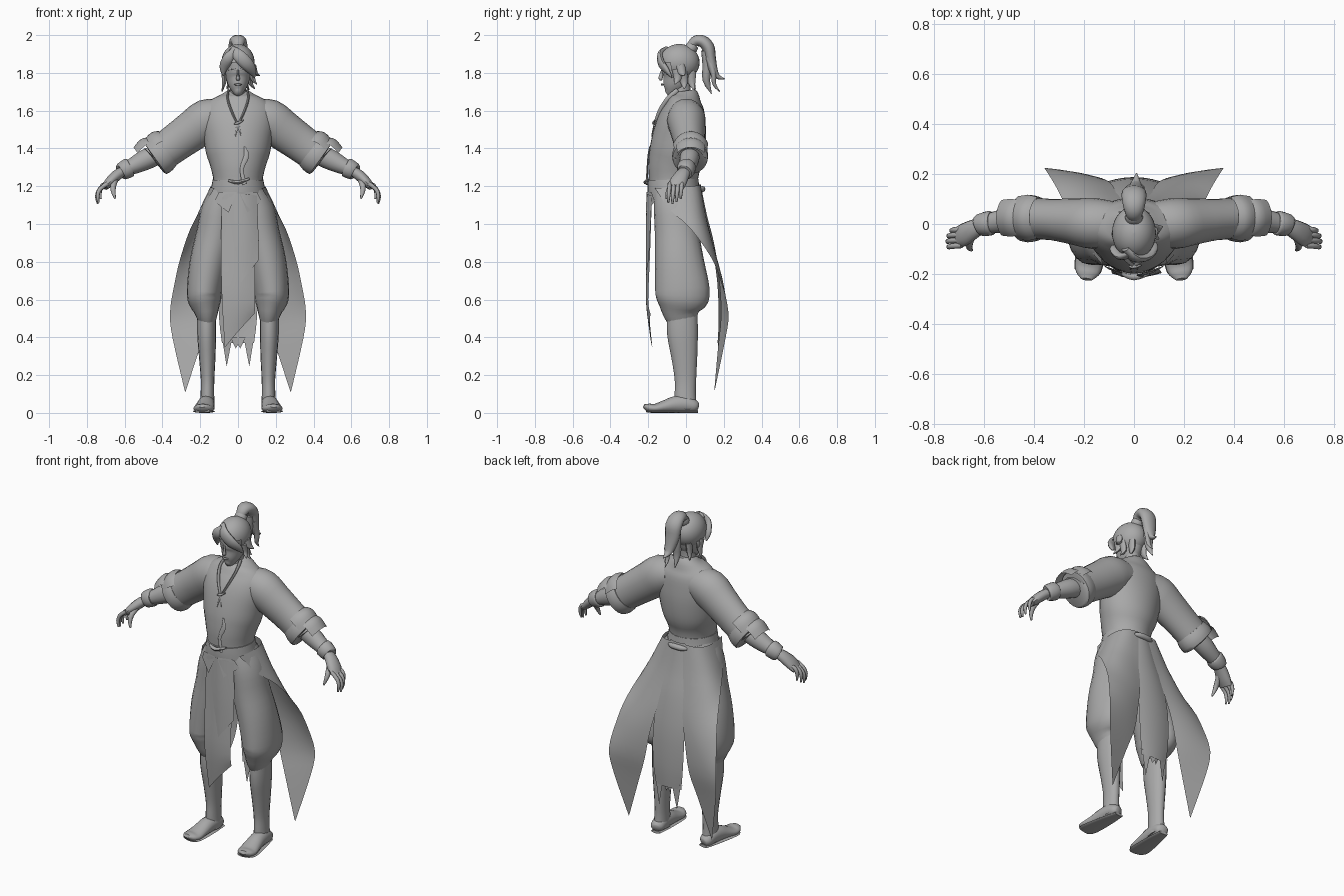
import bpy, math
from mathutils import Vector

grey = bpy.data.materials.new("grey")
grey.diffuse_color = (0.4, 0.4, 0.4, 1)


def make(name, verts, faces, mirror=False, angle=50):
    me = bpy.data.meshes.new(name)
    me.from_pydata([tuple(v) for v in verts], [], faces)
    me.materials.append(grey)
    ob = bpy.data.objects.new(name, me)
    bpy.context.collection.objects.link(ob)
    if mirror:
        m = ob.modifiers.new("mirror", 'MIRROR')
        m.use_mirror_merge = False
    bpy.ops.object.select_all(action='DESELECT')
    ob.select_set(True)
    bpy.context.view_layer.objects.active = ob
    bpy.ops.object.shade_smooth_by_angle(angle=math.radians(angle))
    return ob


def spline(pts, k):
    """Smooth curve through tuples of any length."""
    out = []
    for i in range(len(pts) - 1):
        p = [pts[max(i - 1, 0)], pts[i], pts[i + 1], pts[min(i + 2, len(pts) - 1)]]
        for j in range(k):
            t = j / k
            out.append(tuple(0.5 * (2 * b + (c - a) * t + (2 * a - 5 * b + 4 * c - d) * t * t
                             + (3 * b - a - 3 * c + d) * t ** 3) for a, b, c, d in zip(*p)))
    return out + [tuple(pts[-1])]


def tube(name, pts, up=(0, 1, 0), n=16, k=3, mirror=False, arc=None):
    """Tube through (x, y, z, side radius, depth radius); arc leaves an open shell."""
    pts = spline(pts, k)
    c = [Vector(p[:3]) for p in pts]
    a0, a1 = arc or (0, 2 * math.pi)
    cols = n + 1 if arc else n
    verts, faces = [], []
    for i, p in enumerate(pts):
        t = (c[min(i + 1, len(c) - 1)] - c[max(i - 1, 0)]).normalized()
        s = Vector(up).cross(t).normalized()
        d = t.cross(s)
        for j in range(cols):
            a = a0 + (a1 - a0) * j / n
            verts.append(c[i] + s * (max(p[3], .001) * math.cos(a)) + d * (max(p[4], .001) * math.sin(a)))
    for i in range(len(pts) - 1):
        for j in range(n):
            q = (j + 1) % cols
            faces.append((i * cols + j, i * cols + q, (i + 1) * cols + q, (i + 1) * cols + j))
    if not arc:
        faces += [tuple(range(n))[::-1], tuple((len(pts) - 1) * n + j for j in range(n))]
    return make(name, verts, faces, mirror)


def column(name, rings, **kw):
    """Upright body from (z, x centre, x radius, y front, y back)."""
    return tube(name, [(x, (f + b) / 2, z, r, (b - f) / 2) for z, x, r, f, b in rings], **kw)


def cloth(name, rows, n=8, k=3, mirror=False):
    """Thin sheet; each row is left, middle, right point."""
    rows = spline([sum(r, ()) for r in rows], k)
    verts, faces = [], []
    for r in rows:
        a, m, b = Vector(r[:3]), Vector(r[3:6]), Vector(r[6:])
        for j in range(n + 1):
            u = j / n
            verts.append(a * (1 - u) * (1 - 2 * u) + m * 4 * u * (1 - u) + b * u * (2 * u - 1))
    for i in range(len(rows) - 1):
        for j in range(n):
            q = i * (n + 1) + j
            faces.append((q, q + 1, q + n + 2, q + n + 1))
    return make(name, verts, faces, mirror)


# robe body, neck and belt
column("robe_body", [(1.14, 0, .15, -.195, .068), (1.22, 0, .13, -.195, .062), (1.30, 0, .145, -.2, .075),
                     (1.37, 0, .168, -.195, .098), (1.45, 0, .182, -.18, .107), (1.53, 0, .195, -.157, .107),
                     (1.60, 0, .19, -.125, .1), (1.645, 0, .16, -.1, .085), (1.68, 0, .1, -.075, .07),
                     (1.705, 0, .055, -.06, .05)], n=32)
column("neck", [(1.64, 0, .055, -.08, .045), (1.7, 0, .043, -.07, .025), (1.78, 0, .045, -.07, .03)], n=16)
column("belt", [(1.145, 0, .155, -.2, .075), (1.19, 0, .143, -.204, .07), (1.235, 0, .134, -.203, .066)], n=32)
tube("back_knot", [(-.06, .075, 1.185, .008, .008), (-.03, .085, 1.185, .016, .016), (.03, .085, 1.185, .016, .016),
                   (.06, .075, 1.185, .008, .008)], n=8)
# collar and ties
tube("collar", [(.05, -.045, 1.71, .006, .012), (.055, -.095, 1.665, .006, .012), (.035, -.137, 1.6, .006, .012),
                (.003, -.163, 1.53, .005, .01)], n=8, mirror=True)
tube("chest_tie", [(-.02, -.17, 1.53, .004, .004), (0, -.172, 1.535, .008, .008), (.03, -.165, 1.55, .003, .003)], up=(0, 0, 1), n=8)
for i, (x, z) in enumerate([(-.015, 1.46), (.015, 1.47)]):
    tube(f"tie_end_{i}", [(0, -.168, 1.53, .007, .004), (x, -.182, z, .002, .002)], n=6)
tube("front_sash", [(.035, -.192, 1.41, .003, .003), (.045, -.2, 1.36, .014, .004), (.02, -.205, 1.29, .01, .004),
                    (.035, -.208, 1.21, .012, .006)], n=8)
tube("belt_knot", [(-.05, -.2, 1.23, .006, .006), (0, -.212, 1.22, .014, .01), (.06, -.2, 1.24, .006, .006)], up=(0, 0, 1), n=8)

# sleeves with turned cuffs
tube("sleeve", [(.08, 0, 1.57, .09, .09), (.16, .002, 1.55, .113, .102), (.24, .01, 1.495, .107, .093),
                (.33, .018, 1.43, .1, .083), (.43, .022, 1.357, .095, .082)], n=24, mirror=True)
tube("sleeve_cuff", [(.385, .022, 1.392, .098, .085), (.41, .022, 1.372, .107, .094), (.44, .022, 1.35, .105, .093),
                     (.443, .022, 1.348, .08, .07)], n=24, k=2, mirror=True)
for i, (x, z, r) in enumerate([(.365, 1.408, .108), (.415, 1.37, .113)]):
    tube(f"elbow_plate_{i}", [(x, .025, z, r - .008, .09), (x + .03, .025, z - .02, r + .008, .1),
                              (x + .075, .025, z - .052, r - .005, .095)], n=12, mirror=True,
         arc=(math.pi - 1.15 + i * .3, math.pi + 1.15 - i * .3))

# forearms, wrist bands, hands
tube("forearm", [(.40, .022, 1.38, .05, .05), (.48, .018, 1.345, .055, .052), (.55, .008, 1.31, .045, .045),
                 (.62, -.005, 1.278, .03, .034)], mirror=True)
tube("wrist_band", [(.57, .004, 1.302, .046, .045), (.578, .003, 1.298, .052, .05), (.615, -.003, 1.278, .047, .045),
                    (.622, -.005, 1.274, .04, .038)], k=2, mirror=True)
tube("palm", [(.61, -.005, 1.28, .026, .032), (.645, -.022, 1.255, .029, .04), (.68, -.042, 1.222, .026, .046),
              (.705, -.052, 1.195, .018, .042)], n=12, mirror=True)
for i in range(4):
    y, dx, dz = -.086 + i * .022, (.008, .012, .008, -.004)[i], (0, -.006, .004, .02)[i]
    tube(f"finger_{i}", [(.69, y, 1.215, .012, .011), (.722 + dx, y - .003, 1.185 + dz, .011, .011),
                         (.735 + dx, y - .006, 1.15 + dz, .01, .01), (.73 + dx, y - .008, 1.113 + dz, .005, .005)],
         n=8, k=2, mirror=True)
tube("thumb", [(.645, -.035, 1.245, .016, .016), (.66, -.075, 1.205, .016, .015), (.66, -.095, 1.17, .012, .012),
               (.65, -.105, 1.135, .005, .005)], n=8, mirror=True)

# baggy trousers, shins, shoes
column("trouser_leg", [(1.18, .07, .07, -.17, .05), (1.08, .1, .093, -.17, .062), (.95, .12, .1, -.165, .07),
                       (.8, .155, .1, -.165, .095), (.65, .178, .093, -.163, .125), (.59, .175, .087, -.158, .112),
                       (.54, .168, .066, -.13, .075), (.49, .163, .048, -.1, .058)][::-1], n=20, mirror=True)
column("shin", [(.02, .163, .04, -.06, .058), (.1, .162, .036, -.06, .052), (.18, .161, .036, -.06, .054),
                (.3, .163, .044, -.078, .06), (.42, .166, .05, -.1, .063), (.54, .166, .05, -.1, .06)], mirror=True)
tube("shoe", [(.16, .062, .03, .022, .022), (.163, .045, .035, .038, .034), (.166, 0, .046, .043, .046),
              (.17, -.06, .044, .046, .044), (.175, -.11, .034, .05, .034), (.182, -.165, .024, .055, .024),
              (.187, -.2, .028, .045, .022), (.19, -.222, .038, .022, .01)], up=(0, 0, 1), mirror=True)
tube("shoe_sole", [(.16, .062, .008, .03, .008), (.168, -.03, .008, .046, .008), (.182, -.165, .008, .058, .008),
                   (.188, -.205, .01, .04, .008)], up=(0, 0, 1), mirror=True)

# coat tails sweeping from the hips to a low point
cloth("coat_tail", [((.03, .075, 1.21), (.138, .025, 1.2), (.125, -.165, 1.19)),
                    ((.05, .1, 1.07), (.185, .06, 1.07), (.195, -.08, 1.07)),
                    ((.07, .125, .95), (.2, .105, .97), (.25, .02, .98)),
                    ((.09, .16, .8), (.21, .165, .81), (.305, .135, .82)),
                    ((.12, .18, .66), (.235, .2, .67), (.337, .19, .68)),
                    ((.15, .185, .5), (.25, .21, .52), (.36, .225, .53)),
                    ((.2, .17, .35), (.275, .19, .37), (.345, .208, .39)),
                    ((.275, .15, .12), (.277, .15, .115), (.28, .15, .11))], mirror=True)
# back panel with ragged hem
cloth("back_panel", [((-w, y - .015, z), (0, y, z), (w, y - .015, z)) for w, y, z in
                     [(.06, .078, 1.21), (.075, .11, 1.05), (.09, .148, .9), (.105, .18, .7), (.1, .188, .5), (.085, .182, .37)]])
for i, (a, b, x, z) in enumerate([(.03, .085, .06, .245), (-.02, .04, .012, .34), (.06, .1, .1, .4)]):
    make(f"hem_point_{i}", [(a, .18, .4), (b, .17, .4), (x, .172, z)], [(0, 1, 2)], mirror=True)
# layered front panels
cloth("front_panel_lower", [((-.085, -.18, 1.16), (0, -.203, 1.16), (.085, -.18, 1.16)),
                            ((-.09, -.19, .85), (0, -.208, .85), (.09, -.19, .85)),
                            ((-.085, -.2, .6), (0, -.212, .59), (.09, -.2, .6)),
                            ((-.07, -.178, .345), (0, -.192, .43), (.088, -.188, .525))])
cloth("front_panel_upper", [((-.06, -.19, 1.16), (.02, -.208, 1.16), (.1, -.18, 1.15)),
                            ((-.03, -.205, .95), (.04, -.212, .93), (.108, -.19, .95)),
                            ((.015, -.212, .69), (.055, -.21, .74), (.11, -.197, .81))])
for s in (-1, 1):
    make("waist_flap", [(s * .005, -.209, 1.17), (s * .1, -.183, 1.17), (s * .125, -.165, 1.12),
                        (s * .05, -.212, 1.06)], [(0, 1, 2, 3)])

# head and face
column("head", [(1.692, 0, .012, -.118, -.09), (1.705, 0, .03, -.126, -.05), (1.735, 0, .05, -.128, -.01),
                (1.77, 0, .062, -.13, .03), (1.82, 0, .07, -.13, .05), (1.87, 0, .07, -.13, .055),
                (1.92, 0, .05, -.095, .035)], n=24)
tube("nose", [(0, -.126, 1.815, .005, .006), (0, -.132, 1.785, .007, .01), (0, -.134, 1.77, .011, .011),
              (0, -.126, 1.762, .008, .004)], n=8)
tube("brow", [(.01, -.127, 1.815, .004, .005), (.03, -.122, 1.822, .005, .006), (.05, -.104, 1.817, .003, .004)], up=(0, 0, 1), n=6, mirror=True)
tube("lips", [(-.02, -.12, 1.738, .003, .003), (0, -.128, 1.739, .006, .006), (.02, -.12, 1.738, .003, .003)], n=8)
tube("ear", [(.066, -.02, 1.765, .006, .008), (.074, -.015, 1.79, .008, .016), (.074, -.01, 1.815, .005, .014)], n=8, mirror=True)

# hair cap, kept above a hairline that drops towards the back
V, F, N, M = [], [], 28, 18
for i in range(M + 1):
    for j in range(N):
        a, p = 2 * math.pi * j / N, math.pi * (i + .01) / (M + .02)
        V.append(Vector((.088 * math.sin(p) * math.cos(a), -.035 + .107 * math.sin(p) * math.sin(a), 1.855 + .098 * math.cos(p))))
for i in range(M):
    for j in range(N):
        f = (i * N + j, (i + 1) * N + j, (i + 1) * N + (j + 1) % N, i * N + (j + 1) % N)
        c = sum((V[q] for q in f), Vector()) / 4
        if c.z > (1.86 if c.y < -.07 else 1.765):
            F.append(f)
make("hair_cap", V, F)
# fringe and loose locks
tube("fringe_swept", [(-.035, -.1, 1.925, .02, .012), (.0, -.135, 1.895, .033, .016), (.045, -.13, 1.85, .034, .018),
                      (.075, -.1, 1.81, .024, .014), (.088, -.075, 1.775, .003, .003)], n=12)
tube("fringe_side", [(-.02, -.12, 1.92, .015, .01), (-.05, -.13, 1.88, .028, .015), (-.075, -.1, 1.83, .024, .014),
                     (-.078, -.085, 1.785, .003, .003)], n=12)
locks = [((.075, -.05, 1.82), (.078, -.045, 1.77), (.1, -.06, 1.74)), ((.07, -.02, 1.81), (.065, -.01, 1.75), (.09, -.01, 1.715)),
         ((-.075, -.04, 1.82), (-.072, -.03, 1.76), (-.085, -.03, 1.70)), ((.04, .03, 1.81), (.04, .03, 1.75), (.06, .045, 1.71)),
         ((-.04, .03, 1.81), (-.045, .03, 1.75), (-.06, .05, 1.715)), ((.08, -.03, 1.84), (.092, -.02, 1.8), (.115, -.01, 1.785))]
for i, (a, b, c) in enumerate(locks):
    tube(f"lock_{i}", [(*a, .016, .024), (*b, .013, .02), (*c, .002, .002)], n=8)
# tied ponytail
X = (1, 0, 0)
tube("hair_tie", [(0, .015, 1.915, .03, .034), (0, .03, 1.935, .034, .036), (0, .042, 1.95, .028, .03)], up=X, n=12, k=2)
tube("ponytail", [(0, .02, 1.925, .02, .022), (0, .045, 1.965, .028, .036), (0, .085, 1.968, .032, .046),
                  (0, .118, 1.935, .033, .05), (0, .13, 1.88, .028, .045), (.005, .143, 1.82, .024, .033),
                  (.008, .165, 1.782, .015, .02), (.01, .205, 1.768, .002, .002)], up=X)
tube("ponytail_lower", [(0, .1, 1.92, .02, .03), (-.01, .112, 1.84, .025, .03), (-.015, .108, 1.76, .02, .022),
                        (-.02, .135, 1.69, .002, .002)], up=X, n=12)
tube("ponytail_wisp", [(.015, .12, 1.88, .018, .025), (.025, .145, 1.8, .015, .018), (.02, .15, 1.74, .01, .012),
                       (.015, .18, 1.7, .002, .002)], up=X, n=10)
